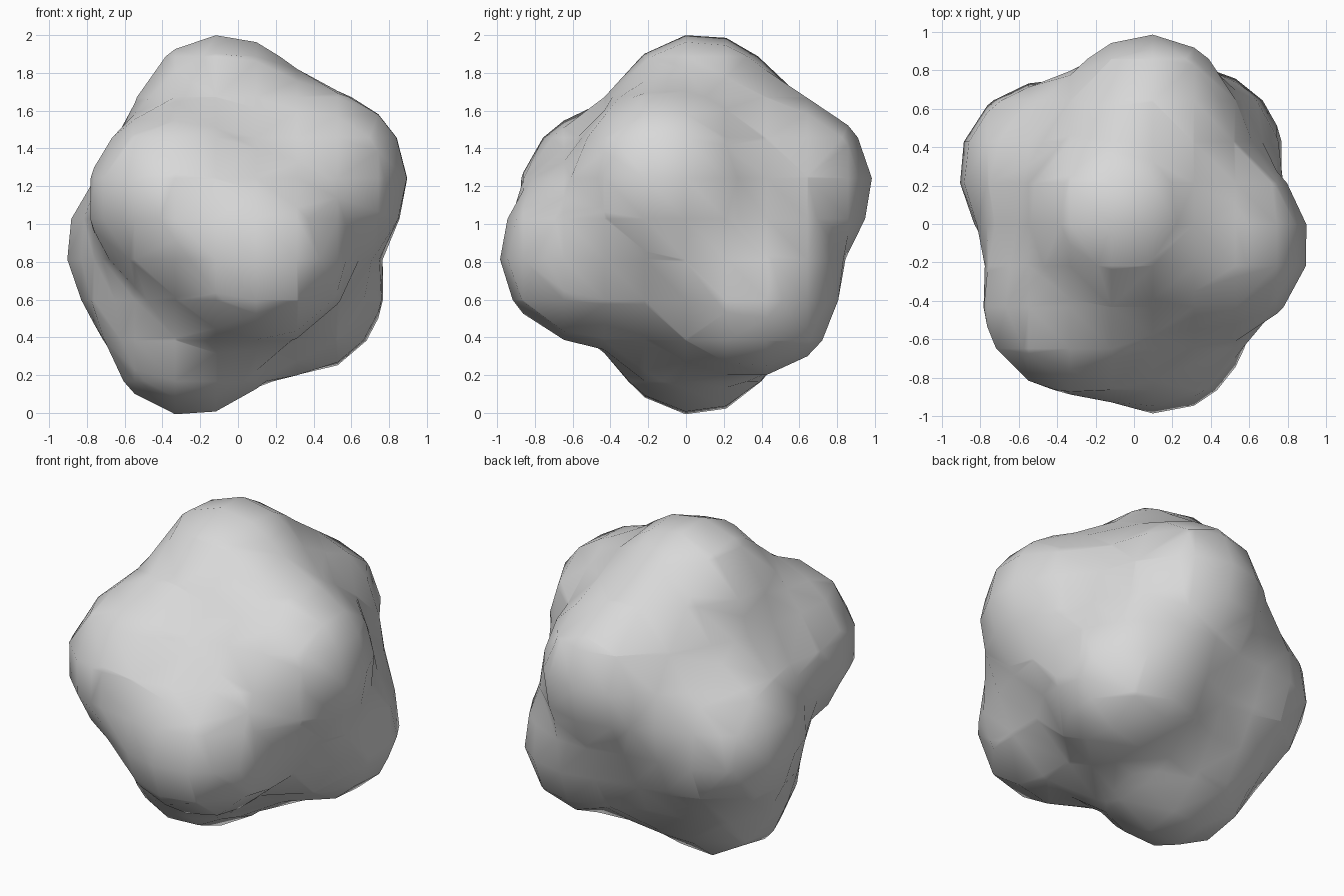
import bpy
from mathutils import Vector

cube = bpy.data.objects.get("Cube")
if cube:
    bpy.data.objects.remove(cube, do_unlink=True)

# Stone colour
stone = bpy.data.materials.new("grey_stone")
stone.use_nodes = True
GREY = (0.69, 0.69, 0.69, 1.0)
stone.diffuse_color = GREY
stone.node_tree.nodes["Principled BSDF"].inputs["Base Color"].default_value = GREY

# Blended blobs: one core and a ring of lumps around it (centre, radius)
CORE = ((0, 0, 1), 1.14)
LUMP_RADIUS = 0.73
LUMPS = [
    (-0.09, 0.08, 1.583),     # top
    (0.472, -0.115, 1.26),    # left side, upper
    (0.08, 0.56, 1.22),       # back
    (0.34, 0.375, 0.63),      # back left, lower
    (0.13, -0.56, 0.825),     # front
    (-0.35, -0.45, 1.15),     # front right, upper
    (-0.48, 0.30, 0.86),      # right side
    (-0.26, 0.05, 0.405),     # bottom
]

origin = Vector((-0.01, 0.105, 0.92))
blob = bpy.data.metaballs.new("blob_source")
blob.resolution = blob.render_resolution = 0.215
blob.threshold = 0.6
source = bpy.data.objects.new("blob_source", blob)
source.location = origin
bpy.context.collection.objects.link(source)
for centre, radius in [CORE] + [(c, LUMP_RADIUS) for c in LUMPS]:
    element = blob.elements.new()
    element.co = Vector(centre) - origin
    element.radius = radius
    element.stiffness = 2.0

# Turn the blobs into a coarse mesh
bpy.context.view_layer.update()
graph = bpy.context.evaluated_depsgraph_get()
mesh = bpy.data.meshes.new_from_object(source.evaluated_get(graph), depsgraph=graph)
bpy.data.objects.remove(source, do_unlink=True)
mesh.name = "rock"
rock = bpy.data.objects.new("rock", mesh)
rock.location = origin
bpy.context.collection.objects.link(rock)

# Smooth stone surface
mesh.materials.clear()
mesh.materials.append(stone)
for face in mesh.polygons:
    face.use_smooth = True
    face.material_index = 0
mesh.update()
